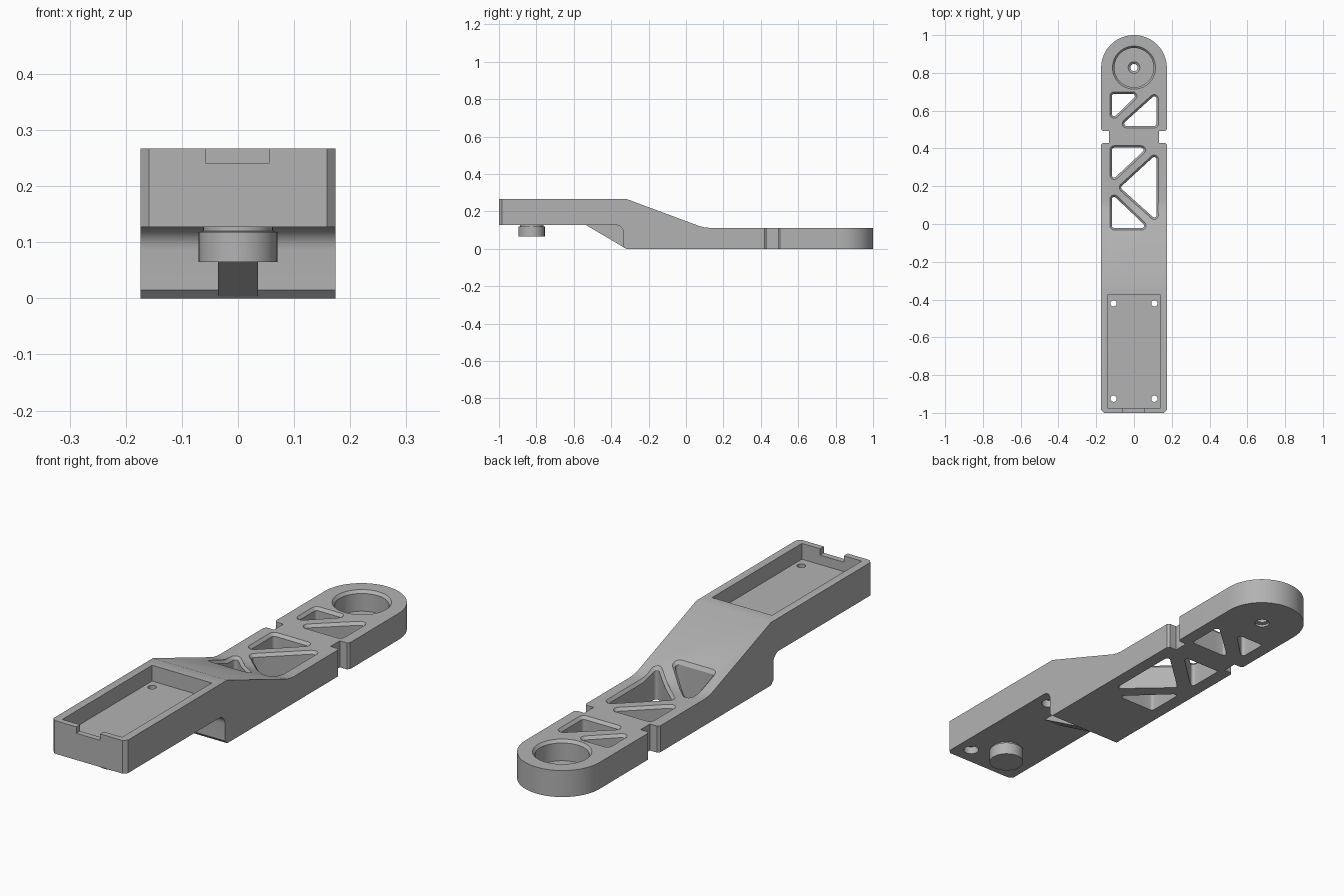
import bpy, bmesh, math
from mathutils import Vector

if "Cube" in bpy.data.objects:
    bpy.data.objects.remove(bpy.data.objects["Cube"])

grey = bpy.data.materials.new("grey_plastic")
grey.diffuse_color = (0.45, 0.45, 0.45, 1)
grey.use_nodes = True
grey.node_tree.nodes["Principled BSDF"].inputs["Base Color"].default_value = grey.diffuse_color


def loft(name, loops):
    """Closed solid through a list of equally long vertex loops."""
    bm = bmesh.new()
    rings = [[bm.verts.new(p) for p in lp] for lp in loops]
    n = len(rings[0])
    for a, b in zip(rings, rings[1:]):
        for i in range(n):
            j = (i + 1) % n
            bm.faces.new((a[i], a[j], b[j], b[i]))
    bm.faces.new(rings[0][::-1])
    bm.faces.new(rings[-1])
    bmesh.ops.recalc_face_normals(bm, faces=bm.faces)
    me = bpy.data.meshes.new(name)
    bm.to_mesh(me)
    bm.free()
    me.materials.append(grey)
    ob = bpy.data.objects.new(name, me)
    bpy.context.collection.objects.link(ob)
    return ob


def plan_prism(name, pts, z0, z1):
    return loft(name, [[(x, y, z) for x, y in pts] for z in (z0, z1)])


def side_prism(name, pts, half):
    return loft(name, [[(x, y, z) for y, z in pts] for x in (-half, half)])


def turned(name, x, y, rz, n=48):
    """Round solid from (radius, height) pairs."""
    return loft(name, [[(x + r * math.cos(2 * math.pi * i / n),
                         y + r * math.sin(2 * math.pi * i / n), z)
                        for i in range(n)] for r, z in rz])


def box(name, x0, x1, y0, y1, z0, z1):
    return plan_prism(name, [(x0, y0), (x1, y0), (x1, y1), (x0, y1)], z0, z1)


def boolean(target, tool, op):
    mod = target.modifiers.new(op, 'BOOLEAN')
    mod.operation, mod.solver, mod.object = op, 'EXACT', tool
    bpy.context.view_layer.objects.active = target
    bpy.ops.object.modifier_apply(modifier=mod.name)
    bpy.data.objects.remove(tool)


def arc(cx, cy, r, a0, a1, n):
    return [(cx + r * math.cos(math.radians(a0 + (a1 - a0) * i / n)),
             cy + r * math.sin(math.radians(a0 + (a1 - a0) * i / n)))
            for i in range(n + 1)]


def rounded(tri, inset, r, steps=5, cuts=4):
    """Counter-clockwise triangle, inset and rounded, with split edges."""
    P = [Vector(p) for p in tri]
    corners = []
    for i in range(3):
        u = (P[i - 1] - P[i]).normalized()
        v = (P[(i + 1) % 3] - P[i]).normalized()
        half = u.angle(v) / 2
        c = P[i] + (u + v).normalized() * ((r + inset) / math.sin(half))
        a = math.atan2(-u.x, u.y)          # outward normal of incoming edge
        a = math.atan2(-u.y, -u.x) - math.pi / 2
        turn = math.pi - 2 * half
        corners.append([c + r * Vector((math.cos(a + turn * k / steps),
                                        math.sin(a + turn * k / steps)))
                        for k in range(steps + 1)])
    out = []
    for i in range(3):
        out += corners[i]
        e, s = corners[i][-1], corners[(i + 1) % 3][0]
        out += [e.lerp(s, k / cuts) for k in range(1, cuts)]
    return out


# Arm body: side profile trimmed by the plan outline
LOW, HIGH, UNDER, W = 0.112, 0.267, 0.127, 0.174
profile = [(-1, UNDER), (-0.375, UNDER)]
profile += arc(-0.375, UNDER - 0.04, 0.04, 90, 0, 8)[1:]
profile += [(-0.335, 0.015), (-0.32, 0), (1.1, 0), (1.1, LOW), (0.125, LOW),
            (0.095, 0.115), (0.07, 0.122), (-0.32, HIGH), (-1, HIGH)]
arm = side_prism("arm_body", profile, 0.3)
c = 0.015
outline = [(-W, -1 + c), (-W + c, -1), (W - c, -1), (W, -1 + c)]
outline += arc(0, 1 - W, W, 0, 180, 48)
boolean(arm, plan_prism("outline", outline, -0.1, 0.4), 'INTERSECT')

# Gusset under the raised tray
boolean(arm, side_prism("gusset", [(-0.54, 0.13), (-0.325, 0.003),
                                   (-0.25, 0.003), (-0.25, 0.13)], 0.036), 'UNION')

# Locating peg under the tray
boolean(arm, turned("peg", 0, -0.825, [(0.07, 0.065), (0.07, 0.118),
                                       (0.062, 0.12), (0.062, 0.14)]), 'UNION')

# Tray pocket and cable notch in its front wall
boolean(arm, box("tray", -0.14, 0.14, -0.975, -0.375, 0.2, 0.4), 'DIFFERENCE')
boolean(arm, box("cable_notch", -0.057, 0.055, -1.1, -0.96, 0.24, 0.4), 'DIFFERENCE')

# Screw holes with counterbores from below
for x in (-0.108, 0.108):
    for y in (-0.925, -0.42):
        boolean(arm, turned("screw_hole", x, y, [(0.031, 0.0 if y < -0.5 else 0.08),
                (0.031, 0.16), (0.0165, 0.161), (0.0165, 0.25)], 24), 'DIFFERENCE')

# Round cup with a chamfered rim and centre hole
CY = 0.828
boolean(arm, turned("cup", 0, CY, [(0.104, 0.025), (0.104, 0.1),
                                   (0.114, LOW), (0.114, 0.2)], 64), 'DIFFERENCE')
boolean(arm, turned("centre_hole", 0, CY, [(0.03, -0.05), (0.03, 0.01), (0.019, 0.0125),
                                           (0.019, 0.015), (0.031, 0.025),
                                           (0.031, 0.05)], 32), 'DIFFERENCE')

# Side notches
for s in (-1, 1):
    pts = [(s * 0.3, 0.42), (s * W, 0.42), (s * 0.166, 0.43), (s * 0.132, 0.43),
           (s * 0.132, 0.492), (s * 0.166, 0.492), (s * W, 0.502), (s * 0.3, 0.502)]
    boolean(arm, plan_prism("side_notch", pts, -0.1, 0.4), 'DIFFERENCE')


# Truss windows: chamfered triangles following the top surface
def top_z(y):
    return max(LOW, HIGH - (y + 0.32) * (HIGH - 0.122) / 0.39)


windows = [
    [(-0.128, 0.7), (-0.128, 0.528), (0.05, 0.7)],
    [(0.13, 0.715), (-0.1, 0.508), (0.13, 0.508)],
    [(-0.128, 0.415), (-0.128, 0.205), (0.097, 0.415)],
    [(0.13, 0.395), (-0.09, 0.193), (0.13, -0.005)],
    [(-0.128, 0.185), (-0.128, -0.032), (0.1, -0.032)],
]
for tri in windows:
    inner, outer = rounded(tri, 0.011, 0.012), rounded(tri, 0, 0.023)
    boolean(arm, loft("window", [
        [(p.x, p.y, -0.05) for p in inner],
        [(p.x, p.y, top_z(p.y) - 0.012) for p in inner],
        [(p.x, p.y, top_z(p.y) + 0.0005) for p in outer],
        [(p.x, p.y, 0.35) for p in outer]]), 'DIFFERENCE')

# Smooth curved walls, keep edges crisp
bpy.ops.object.select_all(action='DESELECT')
arm.select_set(True)
bpy.context.view_layer.objects.active = arm
bpy.ops.object.shade_smooth_by_angle(angle=math.radians(25))
